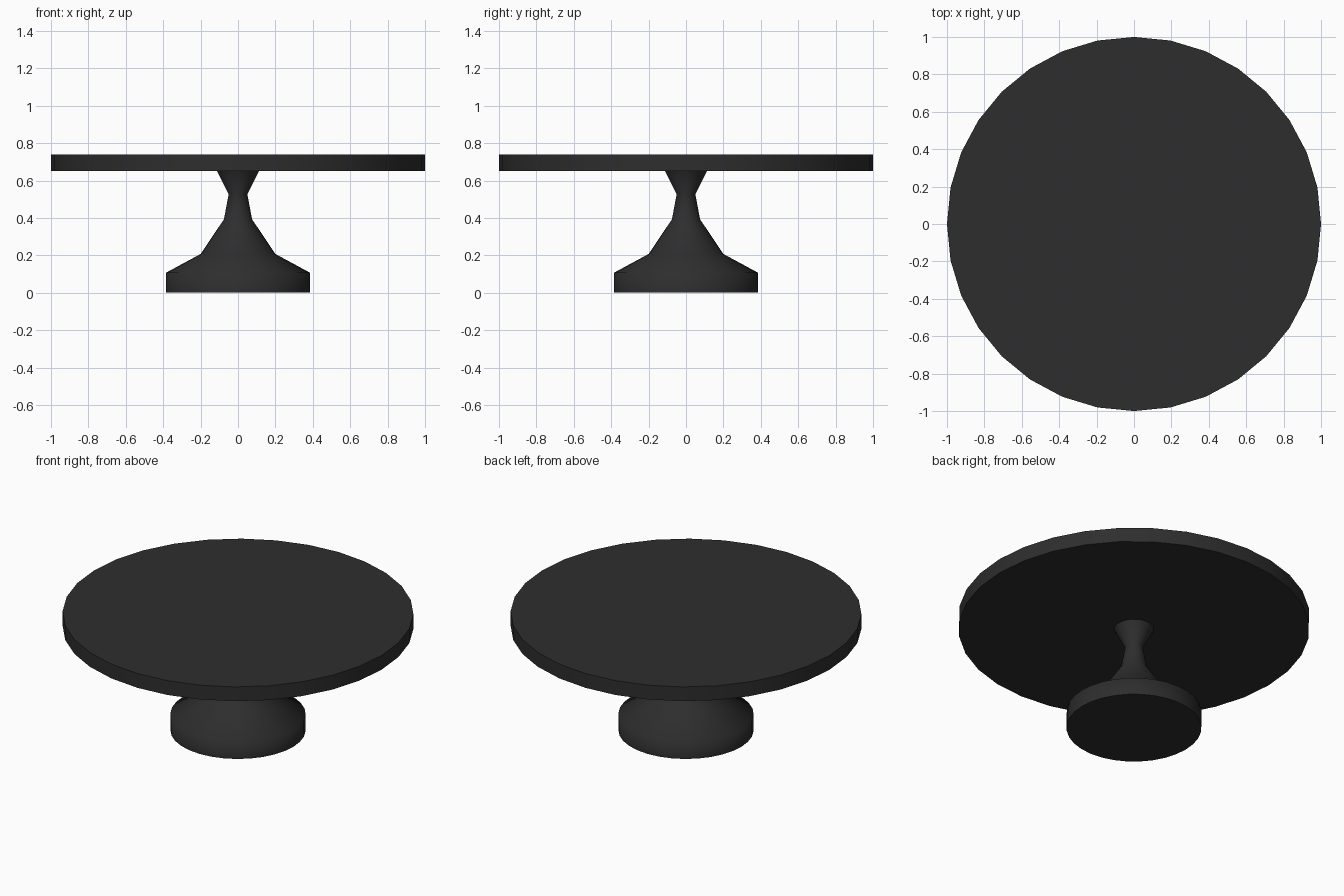
import bpy, bmesh, math

if "Cube" in bpy.data.objects:
    bpy.data.objects.remove(bpy.data.objects["Cube"])

mat = bpy.data.materials.new("matte_black")
mat.diffuse_color = (0.027, 0.027, 0.027, 1)
mat.use_nodes = True
mat.node_tree.nodes["Principled BSDF"].inputs["Base Color"].default_value = mat.diffuse_color

SIDES = 32


def lathe(name, profile, angle):
    """Turn a (radius, height) profile around z, capped at both ends."""
    bm = bmesh.new()
    rings = []
    for r, z in profile:
        rings.append([bm.verts.new((r * math.cos(2 * math.pi * i / SIDES),
                                    r * math.sin(2 * math.pi * i / SIDES), z))
                      for i in range(SIDES)])
    for a, b in zip(rings, rings[1:]):
        for i in range(SIDES):
            j = (i + 1) % SIDES
            bm.faces.new((a[i], a[j], b[j], b[i]))
    bm.faces.new(rings[0][::-1])
    bm.faces.new(rings[-1])
    mesh = bpy.data.meshes.new(name)
    bm.to_mesh(mesh)
    bm.free()
    mesh.materials.append(mat)
    ob = bpy.data.objects.new(name, mesh)
    bpy.context.collection.objects.link(ob)
    bpy.ops.object.select_all(action='DESELECT')
    ob.select_set(True)
    bpy.context.view_layer.objects.active = ob
    bpy.ops.object.shade_smooth_by_angle(angle=math.radians(angle))
    return ob


# Flared pedestal with a round foot
lathe("pedestal", [(0.385, 0), (0.385, 0.107), (0.20, 0.207), (0.075, 0.393),
                   (0.05, 0.527), (0.115, 0.655)], 70)

# Round table top
lathe("table_top", [(1.0, 0.65), (1.0, 0.74)], 70)
